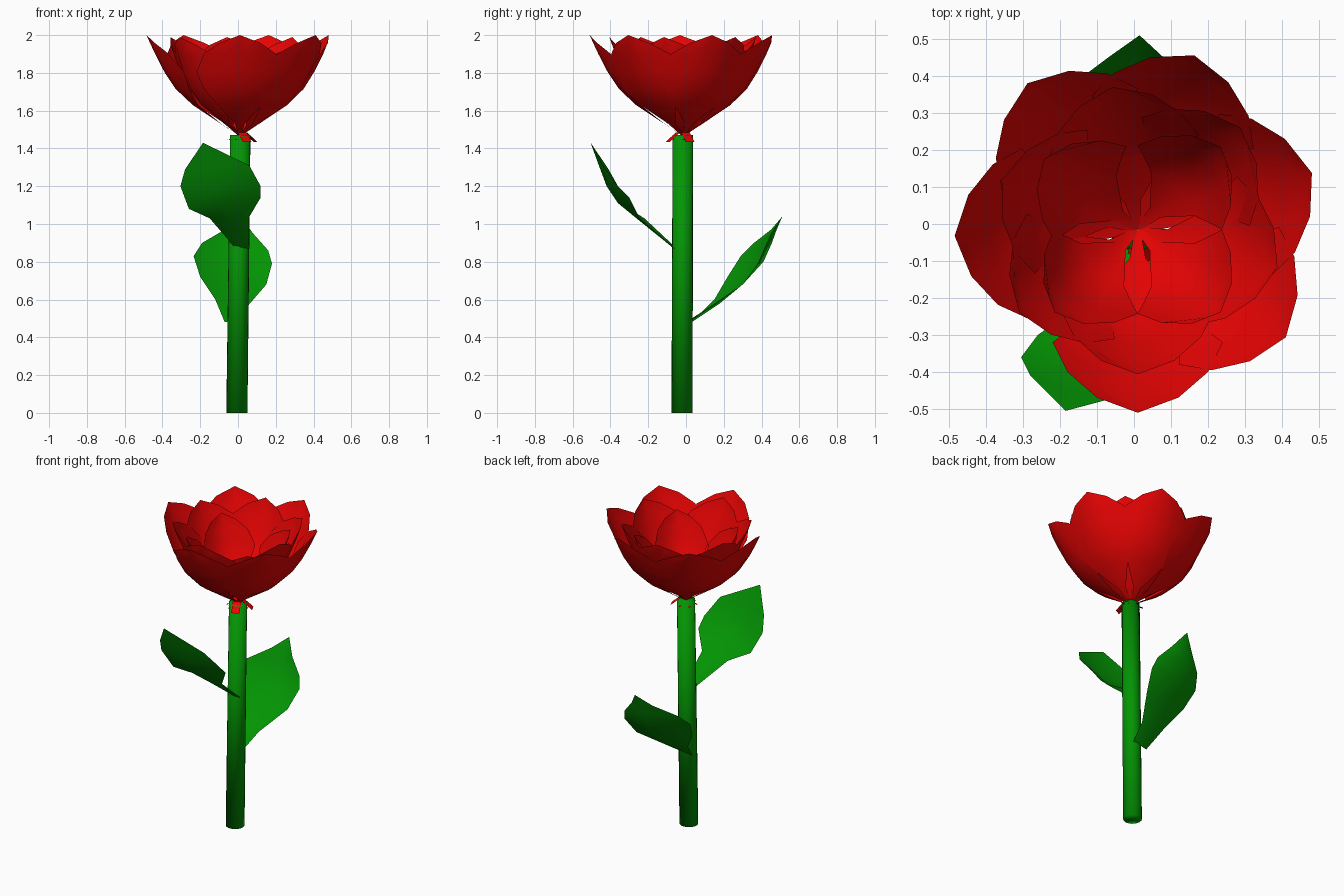
import bpy, bmesh, math
from mathutils import Vector, Matrix

old = bpy.data.objects.get("Cube")
if old:
    bpy.data.objects.remove(old, do_unlink=True)


def material(name, colour):
    m = bpy.data.materials.new(name)
    m.use_nodes = True
    m.diffuse_color = colour
    m.node_tree.nodes["Principled BSDF"].inputs["Base Color"].default_value = colour
    return m


RED = material("petal red", (0.8, 0.001, 0.001, 1))
GREEN = material("leaf green", (0.001, 0.3, 0.001, 1))
CENTRE = Vector((0.01, -0.015, 0))
BASE_Z = 1.47


def finish(name, bm, mat):
    bmesh.ops.remove_doubles(bm, verts=bm.verts, dist=0.0005)
    bmesh.ops.recalc_face_normals(bm, faces=bm.faces)
    mesh = bpy.data.meshes.new(name)
    bm.to_mesh(mesh)
    bm.free()
    mesh.materials.append(mat)
    obj = bpy.data.objects.new(name, mesh)
    bpy.context.collection.objects.link(obj)
    bpy.ops.object.select_all(action="DESELECT")
    obj.select_set(True)
    bpy.context.view_layer.objects.active = obj
    bpy.ops.object.shade_smooth_by_angle(angle=math.radians(100))
    return obj


def sheet(name, rows, mat):
    """Skin a grid of points; a row whose points coincide becomes a tip."""
    bm = bmesh.new()
    grid = [[bm.verts.new(p) for p in row] for row in rows]
    for a, b in zip(grid, grid[1:]):
        for i in range(len(a) - 1):
            bm.faces.new((a[i], a[i + 1], b[i + 1], b[i]))
    bmesh.ops.dissolve_degenerate(bm, edges=bm.edges, dist=0.0005)
    return finish(name, bm, mat)


# Stem: a tube with a slight lean
bm = bmesh.new()
bmesh.ops.create_cone(bm, cap_ends=True, segments=20, radius1=0.056,
                      radius2=0.054, depth=BASE_Z)
for v in bm.verts:
    top = v.co.z > 0
    v.co += Vector((0.012 if top else -0.006, -0.017 if top else -0.021, BASE_Z / 2))
finish("stem", bm, GREEN)

# Petal profile: distance from axis, height, half width
PROFILE = [(-0.07, -0.025, 0.006), (0.01, 0.002, 0.01), (0.1, 0.06, 0.024),
           (0.25, 0.16, 0.118), (0.34, 0.245, 0.19), (0.4, 0.335, 0.23),
           (0.45, 0.432, 0.19), (0.476, 0.488, 0.11), (0.495, 0.53, 0)]


def petal(name, angle, reach, height, width):
    turn = Matrix.Rotation(math.radians(angle), 3, "Z")
    rows = []
    for r, z, w in PROFILE:
        row = []
        for s in (-1, -0.5, 0, 0.5, 1):
            curl = 1.8 * (w * s) ** 2
            p = Vector((r * reach - curl, s * w * width, BASE_Z + z * height))
            row.append(turn @ p + CENTRE)
        rows.append(row)
    return sheet(name, rows, RED)


# Rings of petals: name, angles, reach, height, width
RINGS = [("outer", (270, 324, 18, 72, 127, 182), 1, 1, 1),
         ("middle", (270, 215, 160, 100, 45, 345), 0.79, 0.98, 0.9),
         ("inner", (45, 143, 225, 315), 0.64, 0.84, 0.7)]
for ring, angles, reach, height, width in RINGS:
    for n, angle in enumerate(angles, 1):
        petal(f"{ring}_petal_{n}", angle, reach, height, width)

# Small petal ends poking out under the bloom
for n, angle in enumerate((295, 24), 1):
    turn = Matrix.Rotation(math.radians(angle), 3, "Z")
    rows = [[turn @ Vector((r, s * 0.025, z)) + CENTRE for s in (-1, 1)]
            for r, z in ((0.03, 1.485), (0.09, 1.435))]
    sheet(f"petal_end_{n}", rows, RED)

# Leaves: left edge, midrib and right edge from base to tip
FRONT_LEAF = [((-.02, -.06, .88), (.02, -.07, .875), (.06, -.06, .87)),
              ((-.15, -.22, 1.03), (-.03, -.25, 1.02), (.055, -.245, 1.03)),
              ((-.26, -.3, 1.08), (-.08, -.36, 1.11), (.12, -.3, 1.14)),
              ((-.305, -.36, 1.2), (-.1, -.42, 1.2), (.12, -.36, 1.2)),
              ((-.28, -.41, 1.29), (-.13, -.465, 1.32), (.06, -.44, 1.31)),
              ((-.185, -.505, 1.43),) * 3]
BACK_LEAF = [((-.07, .03, .48), (-.02, .03, .49), (.03, .03, .5)),
             ((-.12, .15, .6), (-.03, .18, .58), (.055, .14, .57)),
             ((-.2, .22, .72), (-.02, .31, .69), (.15, .3, .68)),
             ((-.235, .29, .83), (-.01, .41, .8), (.18, .38, .79)),
             ((-.19, .36, .9), (0, .455, .9), (.16, .41, .86)),
             ((-.07, .45, .97), (.01, .48, .97), (.08, .45, .95)),
             ((.015, .51, 1.04),) * 3]
sheet("front_leaf", FRONT_LEAF, GREEN)
sheet("back_leaf", BACK_LEAF, GREEN)
